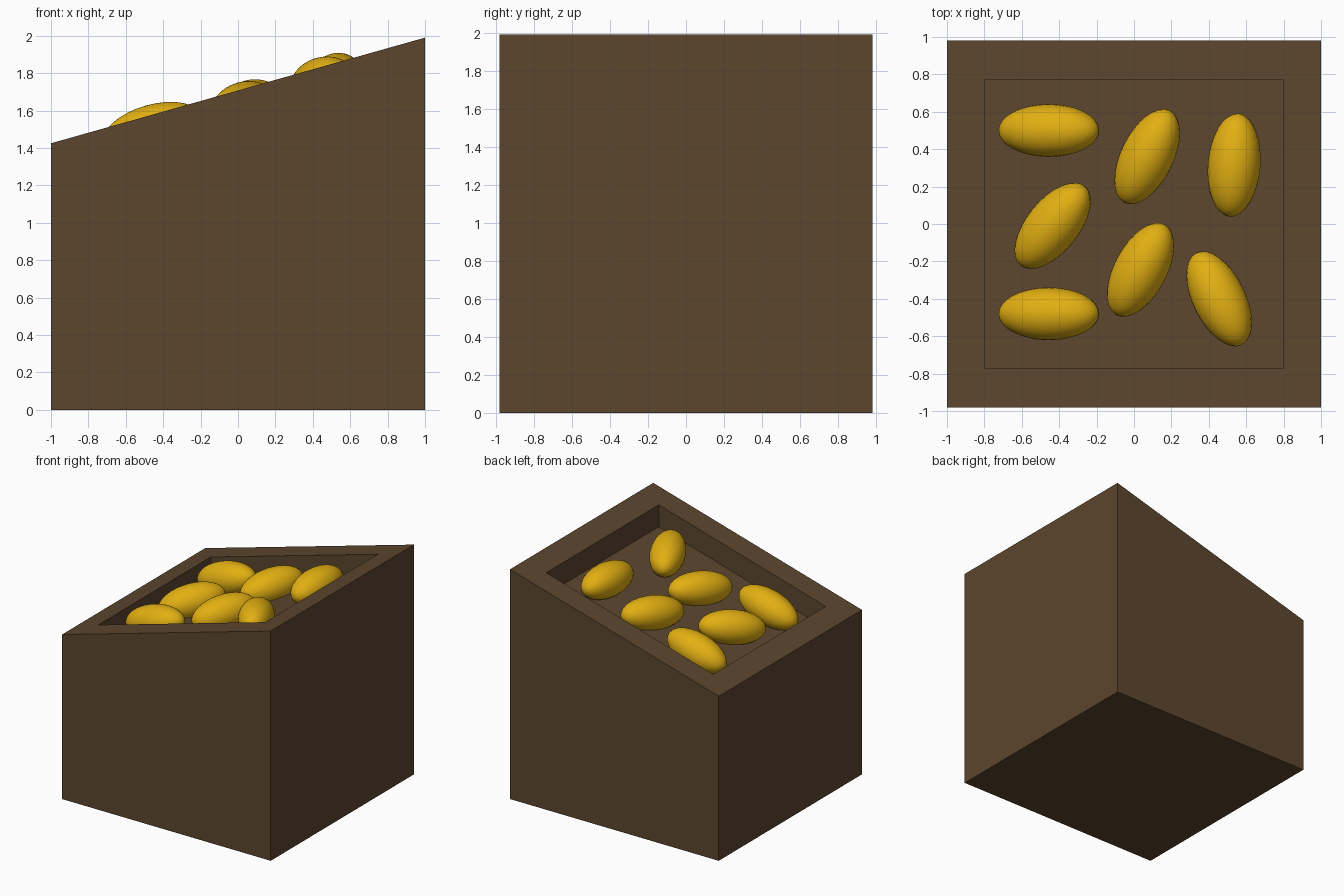
import bpy, bmesh, math
from mathutils import Matrix

if "Cube" in bpy.data.objects:
    bpy.data.objects.remove(bpy.data.objects["Cube"])

SLOPE = 0.2825                       # rise of the slanted top per unit of x
MID_Z = 1.7075                       # top height at x = 0
DEPTH = 0.19                         # depth of the tray recess
TILT = math.atan(SLOPE)


def top_z(x):
    return MID_Z + SLOPE * x


def material(name, rgb):
    m = bpy.data.materials.new(name)
    m.diffuse_color = (*rgb, 1)
    m.use_nodes = True
    m.node_tree.nodes["Principled BSDF"].inputs["Base Color"].default_value = m.diffuse_color
    return m


def add_object(name, bm, mat):
    me = bpy.data.meshes.new(name)
    bm.to_mesh(me)
    bm.free()
    me.materials.append(mat)
    ob = bpy.data.objects.new(name, me)
    bpy.context.collection.objects.link(ob)
    return ob


brown = material("dark brown wood", (0.107, 0.061, 0.027))
gold = material("golden yellow", (0.76, 0.43, 0.006))

# Crate: rings of corners, from the base up the outside, over the rim, down to the tray floor
bm = bmesh.new()


def ring(hx, hy, height):
    return [bm.verts.new((sx * hx, sy * hy, height(sx * hx)))
            for sx, sy in ((-1, -1), (1, -1), (1, 1), (-1, 1))]


rings = [ring(1, 0.98, lambda x: 0),
         ring(1, 0.98, top_z),
         ring(0.8, 0.77, top_z),
         ring(0.8, 0.77, lambda x: top_z(x) - DEPTH)]
for low, high in zip(rings, rings[1:]):
    for i in range(4):
        j = (i + 1) % 4
        bm.faces.new((low[i], low[j], high[j], high[i]))
bm.faces.new(rings[0][::-1])
bm.faces.new(rings[-1])
bmesh.ops.recalc_face_normals(bm, faces=bm.faces)
add_object("crate", bm, brown)

# Potatoes: ellipsoids lying along the slope (x, y, turn in degrees, sink below rim plane)
potatoes = [(-0.455, 0.50, 0, 0.087), (-0.455, -0.48, 0, 0.087),
            (-0.435, -0.01, 50, 0.09), (0.07, 0.36, 63, 0.103),
            (0.035, -0.245, 61, 0.103), (0.535, 0.315, 85, 0.09),
            (0.455, -0.40, 117, 0.09)]
for n, (x, y, turn, sink) in enumerate(potatoes, 1):
    bm = bmesh.new()
    bmesh.ops.create_uvsphere(bm, u_segments=32, v_segments=16, radius=1)
    for f in bm.faces:
        f.smooth = True
    ob = add_object(f"potato_{n}", bm, gold)
    ob.matrix_world = (Matrix.Translation((x, y, top_z(x) - sink))
                       @ Matrix.Rotation(-TILT, 4, 'Y')
                       @ Matrix.Rotation(math.radians(turn), 4, 'Z')
                       @ Matrix.Diagonal((0.277, 0.141, 0.14, 1)))
